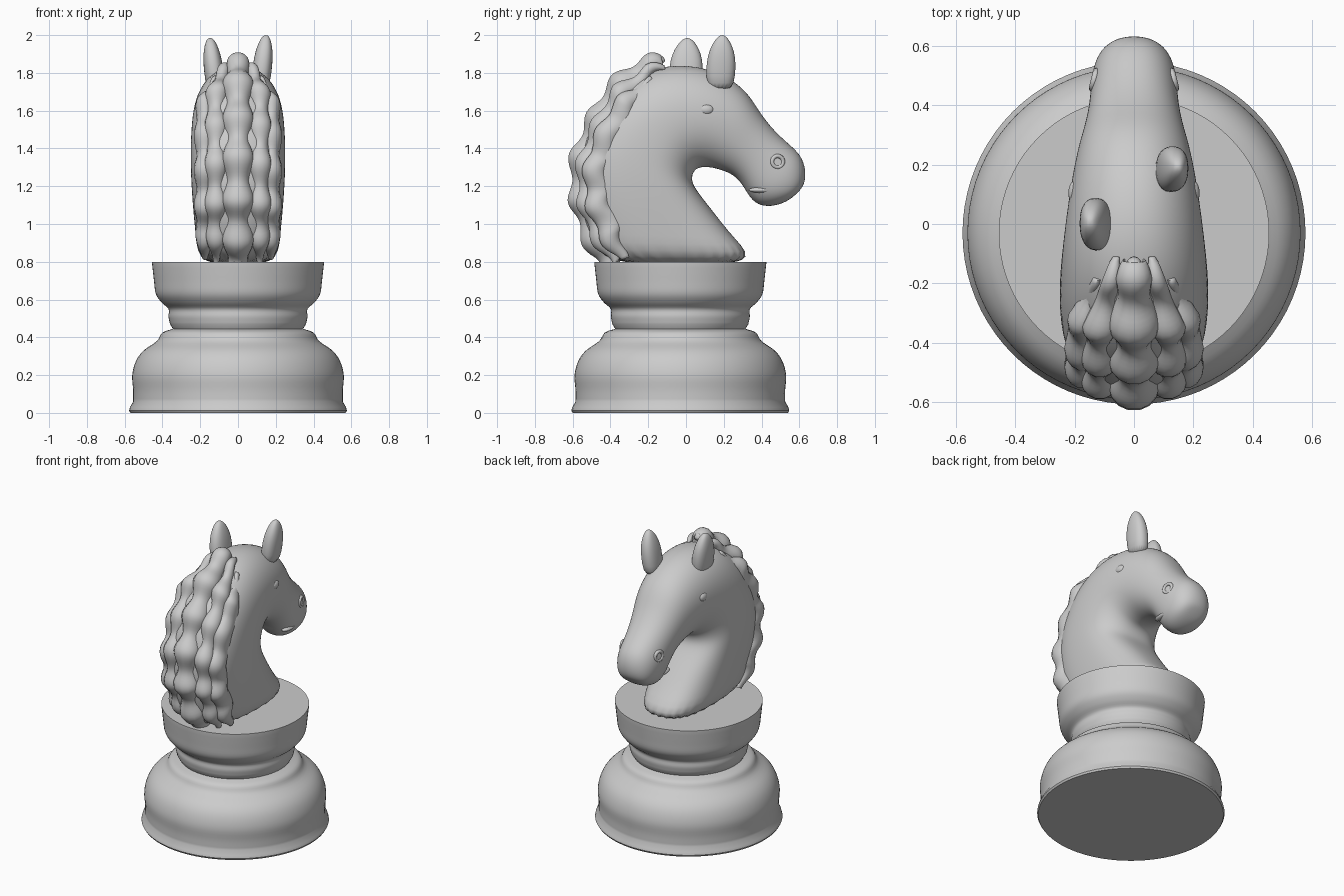
import bpy, bmesh, math
from mathutils import Vector

if "Cube" in bpy.data.objects:
    bpy.data.objects.remove(bpy.data.objects["Cube"])

mat = bpy.data.materials.new("plain grey")
mat.diffuse_color = (0.6, 0.6, 0.6, 1)
mat.use_nodes = True
mat.node_tree.nodes["Principled BSDF"].inputs["Base Color"].default_value = mat.diffuse_color


def loft(name, rings, subsurf=0, angle=40):
    """Skin a list of equal-sized closed rings and cap both ends."""
    bm = bmesh.new()
    vs = [[bm.verts.new(p) for p in ring] for ring in rings]
    n = len(rings[0])
    for a, b in zip(vs, vs[1:]):
        for i in range(n):
            j = (i + 1) % n
            bm.faces.new((a[i], a[j], b[j], b[i]))
    bm.faces.new(vs[0])
    bm.faces.new(vs[-1])
    bmesh.ops.recalc_face_normals(bm, faces=bm.faces)
    me = bpy.data.meshes.new(name)
    bm.to_mesh(me)
    bm.free()
    ob = bpy.data.objects.new(name, me)
    bpy.context.collection.objects.link(ob)
    me.materials.append(mat)
    finish(ob, angle)
    if subsurf:
        m = ob.modifiers.new("smooth", 'SUBSURF')
        m.levels = m.render_levels = subsurf
    return ob


def finish(ob, angle):
    bpy.ops.object.select_all(action='DESELECT')
    ob.select_set(True)
    bpy.context.view_layer.objects.active = ob
    bpy.ops.object.shade_smooth_by_angle(angle=math.radians(angle))


def catmull(pts, steps):
    """Smooth curve through 2D points."""
    p = [Vector(q) for q in pts]
    p = [2 * p[0] - p[1]] + p + [2 * p[-1] - p[-2]]
    out = []
    for i in range(1, len(p) - 2):
        a, b, c, d = p[i - 1:i + 3]
        for k in range(steps):
            t = k / steps
            out.append(0.5 * (2 * b + (c - a) * t + (2 * a - 5 * b + 4 * c - d) * t * t
                              + (3 * b - a - 3 * c + d) * t ** 3))
    return out + [p[-2]]


def spow(v, e):
    return math.copysign(abs(v) ** e, v)


# Turned base: foot, waist and collar
CY = -0.03
lower = catmull([(0.555, 0.06), (0.555, 0.12), (0.56, 0.2), (0.54, 0.275), (0.50, 0.33),
                 (0.43, 0.38), (0.40, 0.425), (0.345, 0.445)], 4)
upper = catmull([(0.36, 0.47), (0.368, 0.51), (0.368, 0.55), (0.405, 0.585), (0.435, 0.63),
                 (0.445, 0.70), (0.455, 0.79)], 4)
profile = [(0.57, 0), (0.577, 0.012), (0.572, 0.03)] + lower + upper + [(0.455, 0.8)]
loft("turned_base", [[(r * math.cos(2 * math.pi * i / 80), CY + r * math.sin(2 * math.pi * i / 80), z)
                      for i in range(80)] for r, z in profile])

# Neck and head: throat point, crest point (y, z), half width, squareness
stations = [
    (0.41, 0.77, -0.45, 0.77, 0.21, 2.6), (0.25, 0.93, -0.52, 0.95, 0.225, 2.6),
    (0.15, 1.06, -0.57, 1.12, 0.24, 2.6), (0.07, 1.16, -0.57, 1.32, 0.25, 2.6),
    (0.03, 1.22, -0.52, 1.50, 0.252, 2.5), (0.035, 1.27, -0.40, 1.69, 0.25, 2.4),
    (0.06, 1.295, -0.20, 1.83, 0.24, 2.2), (0.09, 1.30, 0.02, 1.85, 0.225, 2.1),
    (0.13, 1.30, 0.20, 1.795, 0.208, 2.1), (0.19, 1.285, 0.325, 1.705, 0.188, 2.2),
    (0.25, 1.26, 0.39, 1.59, 0.168, 2.2), (0.295, 1.215, 0.47, 1.49, 0.153, 2.2),
    (0.33, 1.15, 0.55, 1.42, 0.147, 2.2), (0.375, 1.10, 0.61, 1.365, 0.143, 2.2),
    (0.45, 1.09, 0.635, 1.29, 0.125, 2.1), (0.53, 1.115, 0.63, 1.22, 0.09, 2),
    (0.575, 1.15, 0.61, 1.185, 0.03, 2)]
rings = []
for iy, iz, oy, oz, hw, p in stations:
    a, b = Vector((0, iy, iz)), Vector((0, oy, oz))
    mid, half = (a + b) / 2, (b - a) / 2
    ring = []
    for k in range(28):
        t = 2 * math.pi * k / 28
        ring.append(mid + half * spow(math.cos(t), 2 / p)
                    + Vector((hw * spow(math.sin(t), 2 / p), 0, 0)))
    rings.append(ring)
loft("neck_and_head", rings, subsurf=2, angle=180)

# Mane: wavy centre ridge and layered side strands following the crest
crest = catmull([(-0.08, 1.89), (-0.13, 1.935), (-0.25, 1.88), (-0.37, 1.785), (-0.465, 1.66),
                 (-0.54, 1.52), (-0.60, 1.37), (-0.615, 1.2), (-0.59, 1.05), (-0.535, 0.9),
                 (-0.475, 0.77), (-0.45, 0.69)], 9)


def strand(name, x, inset, wide, deep, wave, phase, start, stop):
    path = crest[start:stop]
    last = len(path) - 1
    rings = []
    for i, c in enumerate(path):
        t = (path[min(i + 1, last)] - path[max(i - 1, 0)]).normalized()
        n = Vector((t.y, -t.x))
        u = (i + start) / len(crest)
        s = math.sin(2 * math.pi * 7.5 * u + phase)
        taper = min(1, 0.25 + 3 * i / last, 0.3 + 5 * (last - i) / last)
        spread = min(1, 0.3 + 2.2 * u)
        w, d = wide * taper * (1 + 0.14 * s), deep * taper
        ctr = c - n * (inset - wave * s)
        ring = []
        for k in range(14):
            a = 2 * math.pi * k / 14
            q = ctr + n * d * math.sin(a)
            ring.append((x * spread + w * math.cos(a), q.x, q.y))
        rings.append(ring)
    loft(name, rings, angle=80)


strand("mane_ridge", 0, 0.075, 0.075, 0.08, 0.017, 1.0, 0, len(crest))
for side, label in ((1, "right"), (-1, "left")):
    strand("mane_inner_strand_" + label, side * 0.115, 0.095, 0.055, 0.06, 0.016, 0.2, 10, 92)
    strand("mane_outer_strand_" + label, side * 0.175, 0.145, 0.052, 0.07, 0.016, -0.6, 18, 92)

# Ears: one set slightly further forward than the other
ear_shape = [(0.0, 0.85), (0.08, 1.0), (0.15, 1.0), (0.21, 0.86), (0.255, 0.6),
             (0.285, 0.32), (0.295, 0.08)]
for label, side, y, z0, hy in (("right", 1, 0.18, 1.705, 0.078), ("left", -1, -0.005, 1.69, 0.09)):
    ear = []
    for h, s in ear_shape:
        cx = side * (0.115 + 0.11 * h)
        ear.append([(cx + 0.052 * s ** 0.8 * spow(math.cos(t), 0.85),
                     y + 0.04 * h + hy * s * spow(math.sin(t), 0.85), z0 + h)
                    for t in [2 * math.pi * k / 20 for k in range(20)]])
    loft("ear_" + label, ear, subsurf=1, angle=180)

# Eyes, nostrils and lips on both sides
for side, label in ((1, "right"), (-1, "left")):
    bpy.ops.mesh.primitive_uv_sphere_add(segments=24, ring_count=12, radius=1,
                                         location=(side * 0.196, 0.105, 1.605))
    eye = bpy.context.object
    eye.name = "eye_" + label
    eye.scale = (0.025, 0.042, 0.03)
    bpy.ops.mesh.primitive_torus_add(major_radius=0.03, minor_radius=0.011, major_segments=24,
                                     minor_segments=8, location=(side * 0.134, 0.485, 1.33),
                                     rotation=(0, math.pi / 2, side * 0.25))
    nostril = bpy.context.object
    nostril.name = "nostril_" + label
    bpy.ops.mesh.primitive_uv_sphere_add(segments=24, ring_count=12, radius=1,
                                         location=(side * 0.105, 0.40, 1.18))
    lip = bpy.context.object
    lip.name = "lip_" + label
    lip.scale = (0.025, 0.07, 0.015)
    for ob in (eye, nostril, lip):
        ob.data.materials.append(mat)
        finish(ob, 80)
